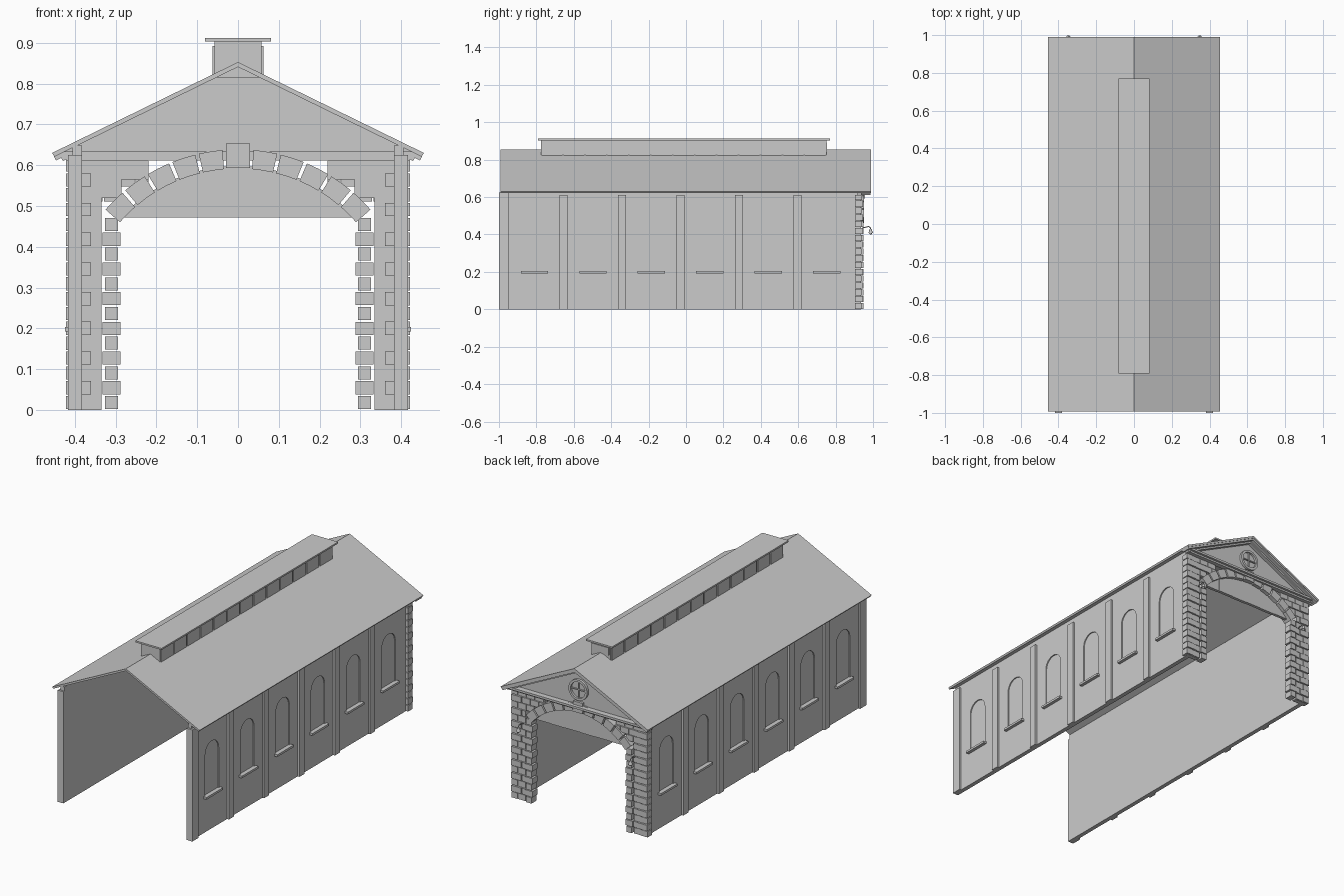
import bpy, bmesh, math
from mathutils import Matrix, Vector

if "Cube" in bpy.data.objects:
    bpy.data.objects.remove(bpy.data.objects["Cube"])

grey = bpy.data.materials.new("light grey")
grey.use_nodes = True
GREY = (0.6, 0.6, 0.6, 1)
grey.diffuse_color = GREY
grey.node_tree.nodes["Principled BSDF"].inputs["Base Color"].default_value = GREY


class Part:
    """Collects simple solids into one object."""

    def __init__(self, name):
        self.name, self.bm = name, bmesh.new()

    def box(self, x, y, z):
        size = [abs(a[1] - a[0]) for a in (x, y, z)]
        mid = [(a[0] + a[1]) / 2 for a in (x, y, z)]
        bmesh.ops.create_cube(self.bm, size=1,
                              matrix=Matrix.Translation(mid) @ Matrix.Diagonal(size + [1]))

    def prism(self, pts, a, b, axis="y"):
        """Extrude an outline of (horizontal, z) points from a to b along x or y."""
        def place(h, z, t):
            return (h, t, z) if axis == "y" else (t, h, z)
        face = self.bm.faces.new([self.bm.verts.new(place(h, z, a)) for h, z in pts])
        ext = bmesh.ops.extrude_face_region(self.bm, geom=[face])
        move = Vector(place(0, 0, b - a))
        bmesh.ops.translate(self.bm, vec=move,
                            verts=[v for v in ext["geom"] if isinstance(v, bmesh.types.BMVert)])

    def rod(self, r1, r2, depth, matrix, sides=16):
        bmesh.ops.create_cone(self.bm, cap_ends=True, segments=sides, radius1=r1,
                              radius2=r2, depth=depth, matrix=matrix)

    def done(self):
        bmesh.ops.recalc_face_normals(self.bm, faces=self.bm.faces[:])
        mesh = bpy.data.meshes.new(self.name)
        self.bm.to_mesh(mesh)
        self.bm.free()
        mesh.materials.append(grey)
        ob = bpy.data.objects.new(self.name, mesh)
        bpy.context.collection.objects.link(ob)
        return ob


PITCH, RIDGE = 0.489, 0.853
BAY = 0.3125
BACK = 0.946


def chevron(half, top, thick):
    """Gable-shaped strip following the roof pitch."""
    drop, tip = half * PITCH, half - 0.006
    return [(-half, top - drop), (0, top), (half, top - drop),
            (tip, top - thick - tip * PITCH), (0, top - thick), (-tip, top - thick - tip * PITCH)]


def arc(r, a, b, n, cx=0, cz=0):
    """Points on an arc, angles in degrees measured from straight up."""
    angles = [math.radians(a + (b - a) * i / n) for i in range(n + 1)]
    return [(cx + r * math.sin(t), cz + r * math.cos(t)) for t in angles]


# Roof sheet
roof = Part("roof")
roof.prism(chevron(0.456, RIDGE, 0.012), -0.992, 0.989)
roof.done()

# Side walls with shallow arched window recesses, pilasters and sills
window_y = [-0.81 + BAY * i for i in range(6)]
for s, side in ((1, "left"), (-1, "right")):
    wall = Part(side + "_wall")
    wall.box((s * 0.382, s * 0.406), (-0.99, 0.92), (0, 0.648))
    wall_ob = wall.done()
    cutter = Part("window_cutter")
    for y in window_y:
        outline = [(y - 0.06, 0.2)] + arc(0.06, -90, 90, 14, y, 0.43) + [(y + 0.06, 0.2)]
        cutter.prism(outline, s * 0.4, s * 0.45, "x")
    cut_ob = cutter.done()
    cut_ob.hide_render = True
    mod = wall_ob.modifiers.new("recess", "BOOLEAN")
    mod.operation, mod.object, mod.solver = "DIFFERENCE", cut_ob, "EXACT"
    bpy.context.view_layer.objects.active = wall_ob
    bpy.ops.object.modifier_apply(modifier=mod.name)
    bpy.data.objects.remove(cut_ob)

    pilasters = Part(side + "_pilasters")
    pilasters.box((s * 0.382, s * 0.417), (-1.0, -0.945), (0, 0.625))
    for i in range(1, 6):
        y = -0.967 + BAY * i
        pilasters.box((s * 0.395, s * 0.417), (y - 0.022, y + 0.022), (0, 0.612))
    pilasters.done()

    sills = Part(side + "_window_sills")
    for y in window_y:
        sills.box((s * 0.4, s * 0.424), (y - 0.073, y + 0.073), (0.192, 0.204))
    sills.done()

# Stone piers at the back: backing, corner quoins, facing stones and door jambs
COURSE = 0.0364
for s, side in ((1, "left"), (-1, "right")):
    backing = Part(side + "_pier_core")
    backing.box((s * 0.335, s * 0.41), (0.91, 0.935), (0, 0.612))
    for inner, z in ((0.285, 0.52), (0.22, 0.565)):
        backing.box((s * inner, s * 0.34), (0.91, 0.935), (z, 0.612))
    backing.done()

    stones = Part(side + "_pier_stones")
    for i in range(17):
        z = (i * COURSE + 0.002, min((i + 1) * COURSE - 0.002, 0.612))
        odd = i % 2
        corner = 0.36 if odd else 0.385
        stones.box((s * corner, s * 0.4216), (0.904, BACK if odd else BACK - 0.004), z)
        edge = 0.335 if z[0] < 0.5 else 0.285 if z[1] < 0.57 else 0.22
        x = corner - 0.003
        while x - edge > 0.012:
            end = max(edge, x - 0.05)
            stones.box((s * x, s * end), (0.92, BACK - (0.003 if odd else 0.006)), z)
            x = end - 0.003
    stones.done()

    jamb = Part(side + "_door_jamb")
    for i in range(13):
        mid, half = (i + 0.5) * COURSE, 0.022 if i % 2 else 0.016
        jamb.box((s * (0.31 - half), s * (0.31 + half)), (0.904, BACK + 0.002),
                 (mid - 0.016, mid + 0.016))
    jamb.done()

# Arch of separate stones with a taller keystone
ARCH_Z = 0.208
arch = Part("arch_stones")
for i in range(-5, 6):
    if i:
        a = 9 * i
        arch.prism(arc(0.384, a - 3.9, a + 3.9, 2, 0, ARCH_Z)
                   + arc(0.431, a + 3.9, a - 3.9, 2, 0, ARCH_Z), 0.9, 0.952)
arch.box((-0.029, 0.029), (0.895, 0.957), (0.593, 0.653))
arch.done()

# Boarded panel filling the head of the arch
panel = Part("arch_boards")
for i in range(-3, 3):
    x0, x1 = max(i * 0.095, -0.284), min((i + 1) * 0.095, 0.284)
    top = []
    for k in range(7):
        x = x0 + (x1 - x0) * k / 6
        top.append((x, ARCH_Z + math.sqrt(0.39 ** 2 - x * x)))
    shift = 0.002 * (i % 2)
    panel.prism([(x0, 0.472)] + top + [(x1, 0.472)], 0.913 + shift, 0.93 + shift)
panel.done()

# Back gable wall with raking and level cornices
gable = Part("gable_wall")
gable.prism([(-0.43, 0.632), (0, 0.843), (0.43, 0.632)], 0.92, 0.944)
gable.done()
cornice = Part("gable_cornice")
cornice.prism(chevron(0.452, RIDGE - 0.009, 0.014), 0.935, 0.986)
cornice.prism(chevron(0.435, RIDGE - 0.02, 0.013), 0.935, 0.965)
cornice.box((-0.432, 0.432), (0.935, 0.975), (0.622, 0.634))
cornice.box((-0.42, 0.42), (0.935, 0.962), (0.612, 0.623))
cornice.done()

# Round gable window: ring, recessed disc and cross bars
EYE_Z = 0.72
eye = Part("round_window")
outer, inner = arc(0.058, 0, 360, 32, 0, EYE_Z), arc(0.045, 0, 360, 32, 0, EYE_Z)
for k in range(32):
    eye.prism([outer[k], outer[k + 1], inner[k + 1], inner[k]], 0.94, 0.958)
eye.prism(inner[:-1], 0.94, 0.946)
eye.box((-0.003, 0.003), (0.943, 0.953), (EYE_Z - 0.046, EYE_Z + 0.046))
eye.box((-0.046, 0.046), (0.943, 0.953), (EYE_Z - 0.003, EYE_Z + 0.003))
eye.done()

# Ridge ventilator: body, side panels and flat cap
vent = Part("ridge_vent")
vent.box((-0.058, 0.058), (-0.775, 0.75), (0.815, 0.905))
for s in (1, -1):
    for i in range(13):
        y = -0.775 + 1.525 * (i + 0.5) / 13
        vent.box((s * 0.05, s * 0.063), (y - 0.054, y + 0.054), (0.82, 0.892))
vent.box((-0.05, 0.05), (0.74, 0.755), (0.85, 0.892))
vent.done()
cap = Part("vent_cap")
cap.box((-0.081, 0.081), (-0.792, 0.77), (0.903, 0.912))
cap.done()

# Hooked wall lamps on the piers
for s, side in ((1, "left"), (-1, "right")):
    curve = bpy.data.curves.new(side + "_lamp_arm", "CURVE")
    curve.dimensions, curve.bevel_depth, curve.bevel_resolution = "3D", 0.003, 1
    curve.use_fill_caps = True
    path = [(0.94, 0.435)] + [(0.975 + h, z) for h, z in arc(0.012, -30, 90, 6, 0, 0.43)]
    spline = curve.splines.new("POLY")
    spline.points.add(len(path) - 1)
    for p, (y, z) in zip(spline.points, path):
        p.co = (s * 0.347, y, z, 1)
    curve.materials.append(grey)
    bpy.context.collection.objects.link(bpy.data.objects.new(side + "_lamp_arm", curve))
    lamp = Part(side + "_lamp_shade")
    lamp.rod(0.012, 0.005, 0.022, Matrix.Translation((s * 0.347, 0.987, 0.419)))
    bmesh.ops.create_uvsphere(lamp.bm, u_segments=12, v_segments=8, radius=0.008,
                              matrix=Matrix.Translation((s * 0.347, 0.987, 0.408)))
    lamp.done()
